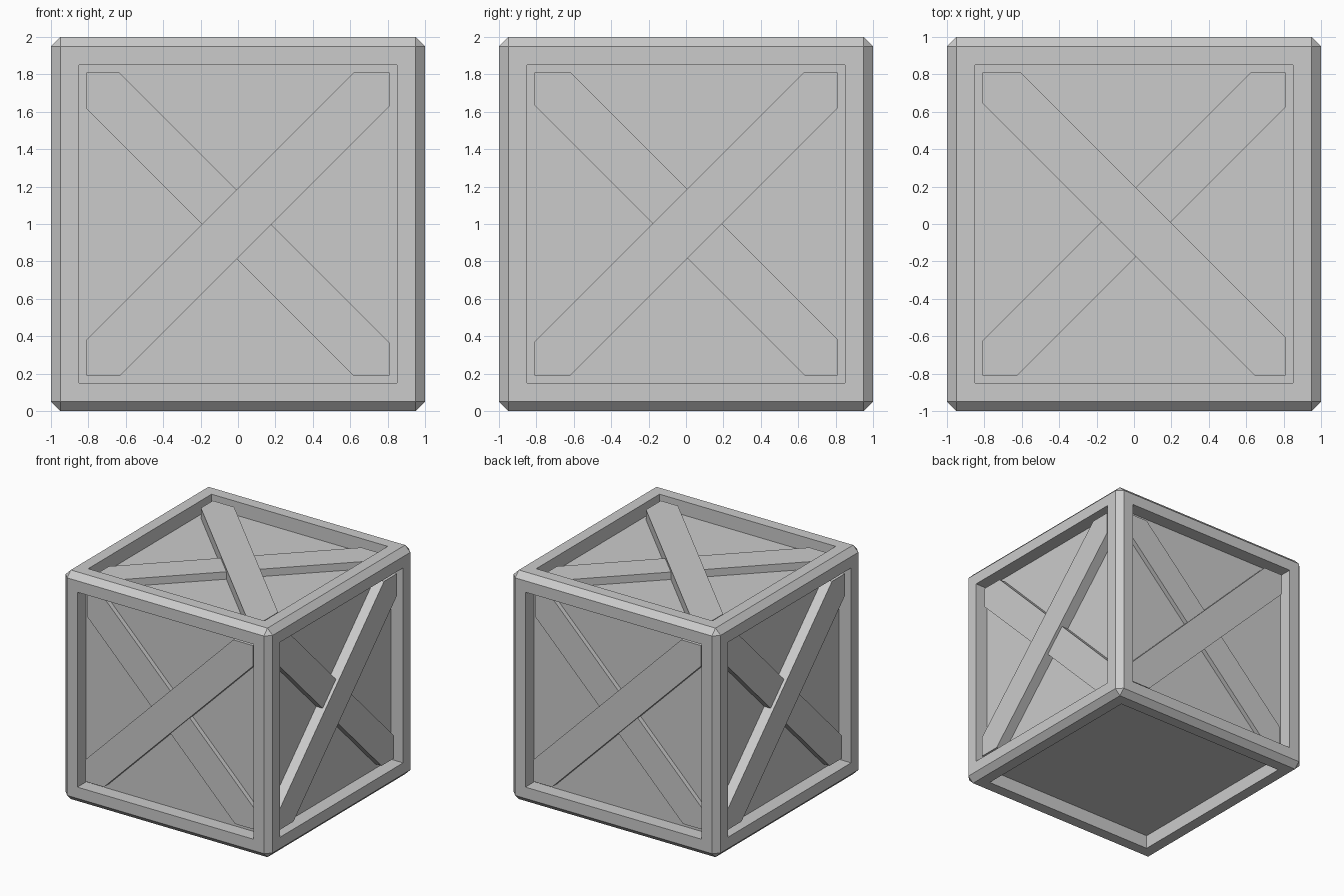
import bpy, bmesh
from math import pi
from mathutils import Matrix, Vector

if "Cube" in bpy.data.objects:
    bpy.data.objects.remove(bpy.data.objects["Cube"])

OPEN = 0.81      # half width of the recessed opening
CHAMFER = 0.05
DEPTH = 0.12     # recess depth
HALF = 0.185     # half brace width, measured along the face axes


def add_object(name, bm):
    bmesh.ops.recalc_face_normals(bm, faces=bm.faces[:])
    mesh = bpy.data.meshes.new(name)
    bm.to_mesh(mesh)
    bm.free()
    obj = bpy.data.objects.new(name, mesh)
    bpy.context.collection.objects.link(obj)
    return obj


# Crate body: chamfered cube with a recessed panel on all six sides
bm = bmesh.new()
bmesh.ops.create_cube(bm, size=2, matrix=Matrix.Translation((0, 0, 1)))
bmesh.ops.bevel(bm, geom=bm.edges[:], offset=CHAMFER, offset_type='OFFSET',
                segments=1, profile=0.5, affect='EDGES')
bm.normal_update()
panels = [f for f in bm.faces if f.calc_area() > 1]
bmesh.ops.inset_individual(bm, faces=panels, thickness=1 - CHAMFER - OPEN, depth=0)
bm.normal_update()
pushed = bmesh.ops.extrude_discrete_faces(bm, faces=panels)['faces']
for f in pushed:
    n = f.calc_center_median() - Vector((0, 0, 1))
    n.normalize()
    for v in f.verts:
        v.co -= n * DEPTH
add_object("crate_body", bm)


# Diagonal brace cut to the opening, drawn in a face's own (u, v) plane
def brace(name, side, rising, offset, sink):
    lo, hi, a = offset - HALF, offset + HALF, OPEN
    outline = [(-a, -a), (-a - lo, -a), (a, a + lo), (a, a), (a - hi, a), (-a, -a + hi)]
    if lo > 0 or hi < 0:
        return
    s = 1 if rising else -1
    bm = bmesh.new()
    bottom = [bm.verts.new((s * u, v, 1 - DEPTH - 0.01)) for u, v in outline]
    face = bm.faces.new(bottom)
    top = bmesh.ops.extrude_face_region(bm, geom=[face])['geom']
    for v in top:
        if isinstance(v, bmesh.types.BMVert):
            v.co.z = 1 - sink
    if not any(f.calc_center_median().z < 1 - DEPTH for f in bm.faces):
        bm.faces.new(bottom)
    bm.transform(Matrix.Translation((0, 0, 1)) @ side)
    add_object(name, bm)


# Side frames: local u to the right, v up, outward along local z
upright = Matrix.Rotation(pi / 2, 4, 'X')
sides = {
    "front": (Matrix.Rotation(0, 4, 'Z') @ upright, True, 0.005, -0.01, 0.05, 0.08),
    "right": (Matrix.Rotation(pi / 2, 4, 'Z') @ upright, True, -0.005, 0.01, 0.03, 0.058),
    "back": (Matrix.Rotation(pi, 4, 'Z') @ upright, True, 0.005, -0.01, 0.05, 0.08),
    "left": (Matrix.Rotation(-pi / 2, 4, 'Z') @ upright, True, -0.005, 0.01, 0.03, 0.058),
    "top": (Matrix.Identity(4), False, 0.02, 0.0, 0.03, 0.055),
}
for name, (side, rising, off_a, off_b, sink_a, sink_b) in sides.items():
    brace(name + "_upper_brace", side, rising, off_a, sink_a)
    brace(name + "_lower_brace", side, not rising, off_b, sink_b)
